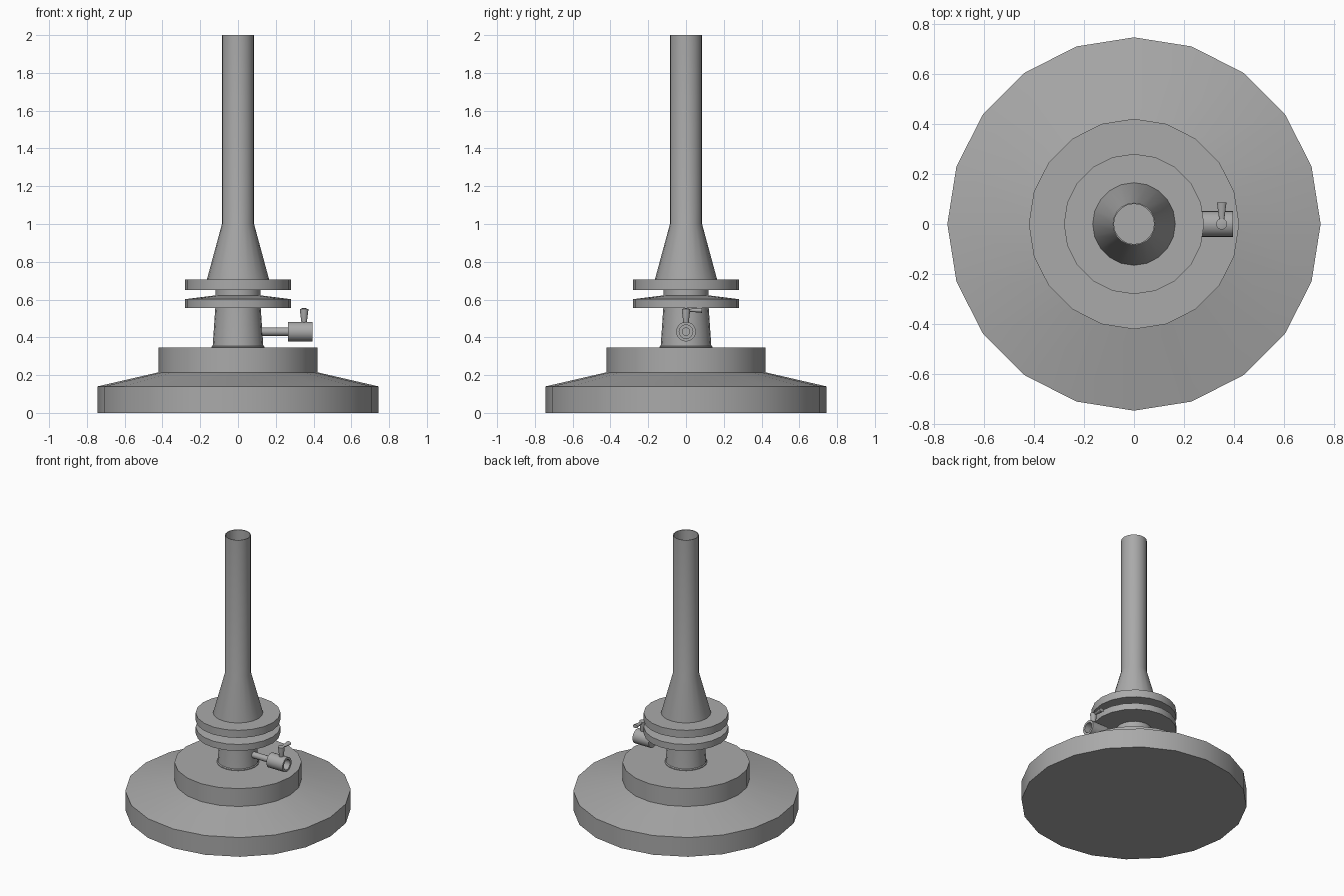
import bpy, math
from mathutils import Matrix, Vector

cube = bpy.data.objects.get("Cube")
if cube:
    bpy.data.objects.remove(cube, do_unlink=True)

metal = bpy.data.materials.new("grey metal")
metal.use_nodes = True
grey = (0.4, 0.4, 0.4, 1)
metal.diffuse_color = grey
metal.node_tree.nodes["Principled BSDF"].inputs["Base Color"].default_value = grey


def lathe(name, profile, origin=(0, 0, 0), axis=(0, 0, 1), sides=20):
    """Spin (radius, height) points about an axis; a zero radius closes an end."""
    verts, rings, faces = [], [], []
    for r, h in profile:
        n = sides if r > 0 else 1
        rings.append(range(len(verts), len(verts) + n))
        for i in range(n):
            a = math.tau * i / sides
            verts.append((r * math.cos(a), r * math.sin(a), h))
    for lo, hi in zip(rings, rings[1:]):
        for i in range(sides):
            j = (i + 1) % sides
            face = [lo[i % len(lo)], lo[j % len(lo)], hi[j % len(hi)], hi[i % len(hi)]]
            faces.append(list(dict.fromkeys(face)))
    mesh = bpy.data.meshes.new(name)
    mesh.from_pydata(verts, [], faces)
    turn = Vector((0, 0, 1)).rotation_difference(Vector(axis)).to_matrix().to_4x4()
    mesh.transform(Matrix.Translation(origin) @ turn)
    mesh.materials.append(metal)
    obj = bpy.data.objects.new(name, mesh)
    bpy.context.collection.objects.link(obj)
    bpy.ops.object.select_all(action="DESELECT")
    obj.select_set(True)
    bpy.context.view_layer.objects.active = obj
    bpy.ops.object.shade_smooth_by_angle(angle=math.radians(35))
    return obj


# Heavy foot with a raised plinth
lathe("base", [(0, 0), (0.745, 0), (0.745, 0.14), (0.42, 0.215),
               (0.42, 0.345), (0, 0.345)])

# Stem with a small foot ring
lathe("stem", [(0, 0.34), (0.14, 0.34), (0.14, 0.35), (0.134, 0.355),
               (0.12, 0.56), (0.12, 0.66), (0, 0.66)])

# Air collar: sloped lower disc and flat upper disc
lathe("lower_collar", [(0, 0.555), (0.28, 0.555), (0.28, 0.602), (0.12, 0.622), (0, 0.622)])
lathe("upper_collar", [(0, 0.65), (0.28, 0.65), (0.28, 0.705), (0, 0.705)])

# Cone and open burner tube
lathe("burner_tube", [(0.165, 0.7), (0.165, 0.705), (0.085, 1), (0.085, 2),
                      (0.08, 2), (0.08, 1), (0.08, 0.72), (0, 0.72)])

# Gas inlet pipe and hollow valve barrel
side = (1, 0, 0)
lathe("inlet_pipe", [(0, 0.1), (0.022, 0.1), (0.022, 0.29), (0, 0.29)], (0, 0, 0.43), side)
lathe("valve_barrel", [(0, 0.265), (0.052, 0.265), (0.052, 0.395), (0.036, 0.395),
                       (0.036, 0.28), (0, 0.28)], (0, 0, 0.43), side)

# Valve tap: flared spindle and flared lever
lathe("valve_spindle", [(0, 0), (0.014, 0), (0.022, 0.065), (0.022, 0.075), (0, 0.08)],
      (0.35, 0, 0.475))
lever = lathe("valve_lever", [(0, 0), (0.008, 0), (0.019, 0.085), (0, 0.085)],
              (0.35, 0, 0), (0, 1, 0))
lever.scale.z = 0.7
lever.location.z = 0.543
